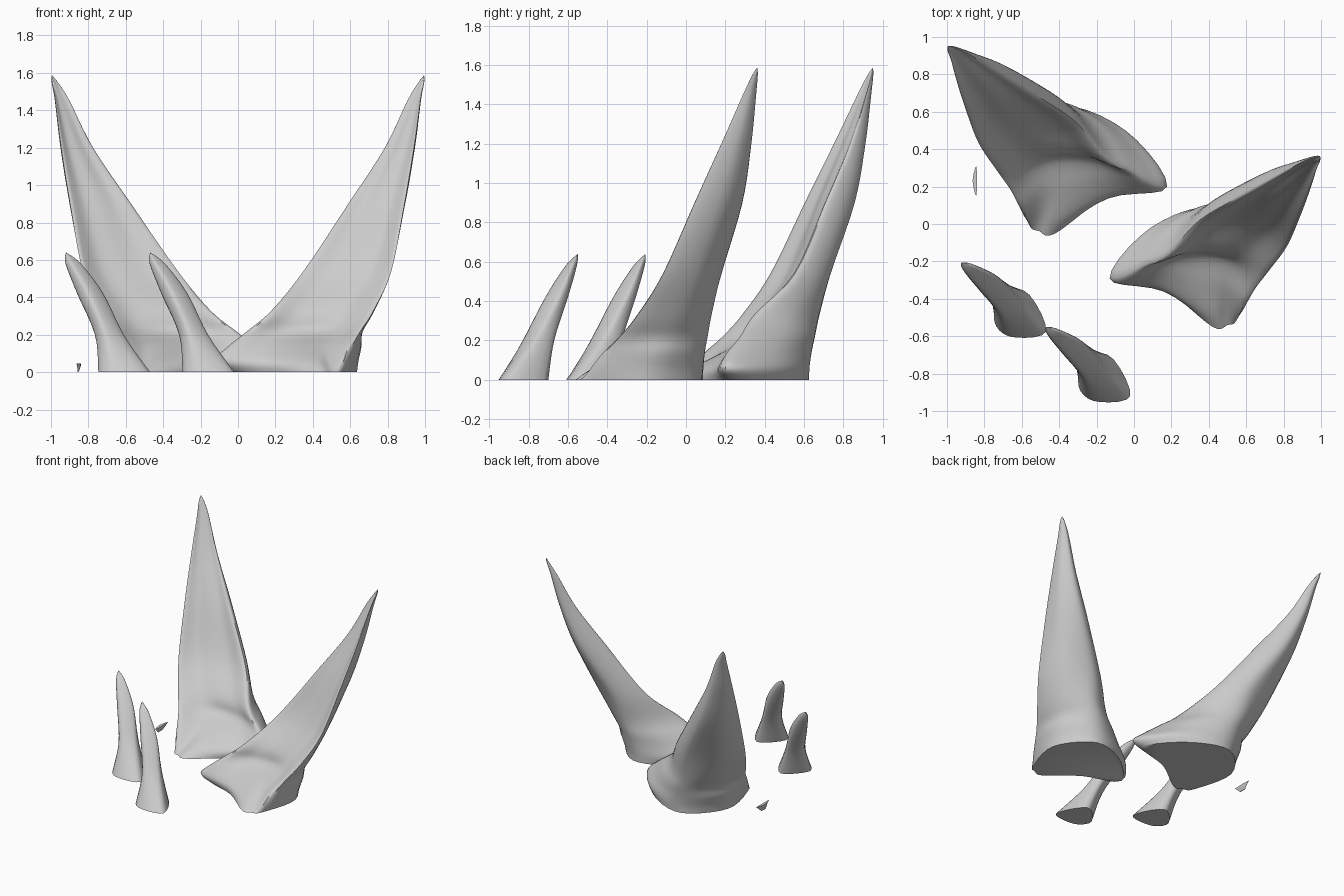
import bpy, bmesh
from math import radians
from mathutils import Matrix, Vector

cube = bpy.data.objects.get("Cube")
if cube:
    bpy.data.objects.remove(cube, do_unlink=True)

grey = bpy.data.materials.new("light_grey")
grey.use_nodes = True
colour = (0.6, 0.6, 0.6, 1)
grey.diffuse_color = colour
grey.node_tree.nodes["Principled BSDF"].inputs["Base Color"].default_value = colour


def spline(points, steps, closed):
    """Smooth curve that passes through every control point."""
    count = len(points)

    def pick(i):
        return points[i % count] if closed else points[max(0, min(count - 1, i))]

    curve = []
    for i in range(count if closed else count - 1):
        a, b, c, d = (pick(i + k) for k in (-1, 0, 1, 2))
        start, end = (c - a) / 2, (d - b) / 2
        for s in range(steps):
            t = s / steps
            u = 1 - t
            curve.append(b * (u * u * (1 + 2 * t)) + c * (t * t * (3 - 2 * t))
                         + start * (t * u * u) - end * (t * t * u))
    if not closed:
        curve.append(points[-1])
    return curve


def loft(name, sections, tip, around=5, along=5):
    """Skin a stack of closed sections, flat at the base and closed at the tip."""
    columns = [spline(list(col) + ([tip] if tip else []), along, False)
               for col in zip(*sections)]
    levels = list(zip(*columns))
    if tip:
        levels = levels[:-1]
    bm = bmesh.new()
    rings = [[bm.verts.new(p) for p in spline(list(level), around, True)]
             for level in levels]
    size = len(rings[0])
    for low, high in zip(rings, rings[1:]):
        for i in range(size):
            j = (i + 1) % size
            bm.faces.new((low[i], low[j], high[j], high[i]))
    bm.faces.new(rings[0])
    if tip:
        point = bm.verts.new(tip)
        for i in range(size):
            bm.faces.new((rings[-1][i], rings[-1][(i + 1) % size], point))
    else:
        bm.faces.new(rings[-1])
    bmesh.ops.recalc_face_normals(bm, faces=bm.faces)
    mesh = bpy.data.meshes.new(name)
    bm.to_mesh(mesh)
    bm.free()
    mesh.materials.append(grey)
    obj = bpy.data.objects.new(name, mesh)
    bpy.context.collection.objects.link(obj)
    bpy.ops.object.select_all(action='DESELECT')
    obj.select_set(True)
    bpy.context.view_layer.objects.active = obj
    bpy.ops.object.shade_smooth_by_angle(angle=0.9)


def section(z, *xy):
    return [Vector((x, y, z)) for x, y in zip(xy[::2], xy[1::2])]


def bulged(corners, amounts):
    """Add a midpoint on each side, pushed outward by a share of its length."""
    ring = []
    for i, p in enumerate(corners):
        q = corners[(i + 1) % len(corners)]
        side = q - p
        ring += [p, (p + q) / 2 + Vector((-side.y, side.x, 0)) * amounts[i]]
    return ring


# Ear: inner rim, back, outer rim and bowl at each height
ear_rows = [
    section(0, -.07, -.25, .42, .08, .56, -.49, .42, -.55),
    section(.06, -.13, -.29, .42, .085, .58, -.465, .4, -.47),
    section(.14, -.05, -.27, .44, .095, .61, -.41, .38, -.32),
    section(.22, .05, -.22, .46, .11, .655, -.335, .42, -.18),
    section(.33, .18, -.16, .5, .13, .725, -.245, .45, -.14),
    section(.54, .35, .02, .57, .18, .82, -.115, .62, -.01),
    section(.9, .59, .16, .76, .285, .89, .045, .74, .12),
    section(1.2, .785, .27, .88, .33, .94, .18, .86, .235),
    section(1.45, .905, .335, .95, .355, .975, .29, .945, .32),
    section(1.55, .965, .358, .983, .364, .995, .338, .985, .342),
]
ear_tip = Vector((.995, .362, 1.587))
ear = []
for row in ear_rows:
    z = row[0].z
    back = .25 if z < .2 else .2
    ear.append(bulged(row, (.15, back, .15 if z < .05 else -.1, -.06)))
loft("left_ear", ear, ear_tip)

turn = Matrix.Rotation(radians(-2.5), 3, 'Z')


def opposite(p):
    """Mirror to the other side, a little wider, turned and set further back."""
    d = (p - ear_tip) * 1.07
    d = turn @ Vector((-d.x, d.y, 0))
    return Vector((d.x - ear_tip.x, d.y + .95, p.z))


loft("right_ear", [[opposite(p) for p in ring] for ring in ear], opposite(ear_tip))

# Two identical curved horns
horn = [
    section(0, -.02, -.92, -.14, -.7, -.295, -.84, -.22, -.945),
    section(.2, -.16, -.77, -.22, -.67, -.315, -.74, -.26, -.83),
    section(.42, -.27, -.65, -.33, -.6, -.41, -.64, -.35, -.715),
    section(.58, -.39, -.58, -.43, -.555, -.472, -.57, -.44, -.612),
]
horn_tip = Vector((-.47, -.55, .64))
for name, shift in (("front_horn", Vector()), ("rear_horn", Vector((-.45, .345, 0)))):
    loft(name, [[p + shift for p in ring] for ring in horn], horn_tip + shift)

# Small loose flake
flake = [
    section(0, -.853, .2, -.853, .26, -.857, .23),
    section(.03, -.843, .17, -.843, .29, -.86, .23),
    section(.045, -.842, .15, -.842, .31, -.863, .23),
]
loft("flake", flake, None, around=3, along=2)
